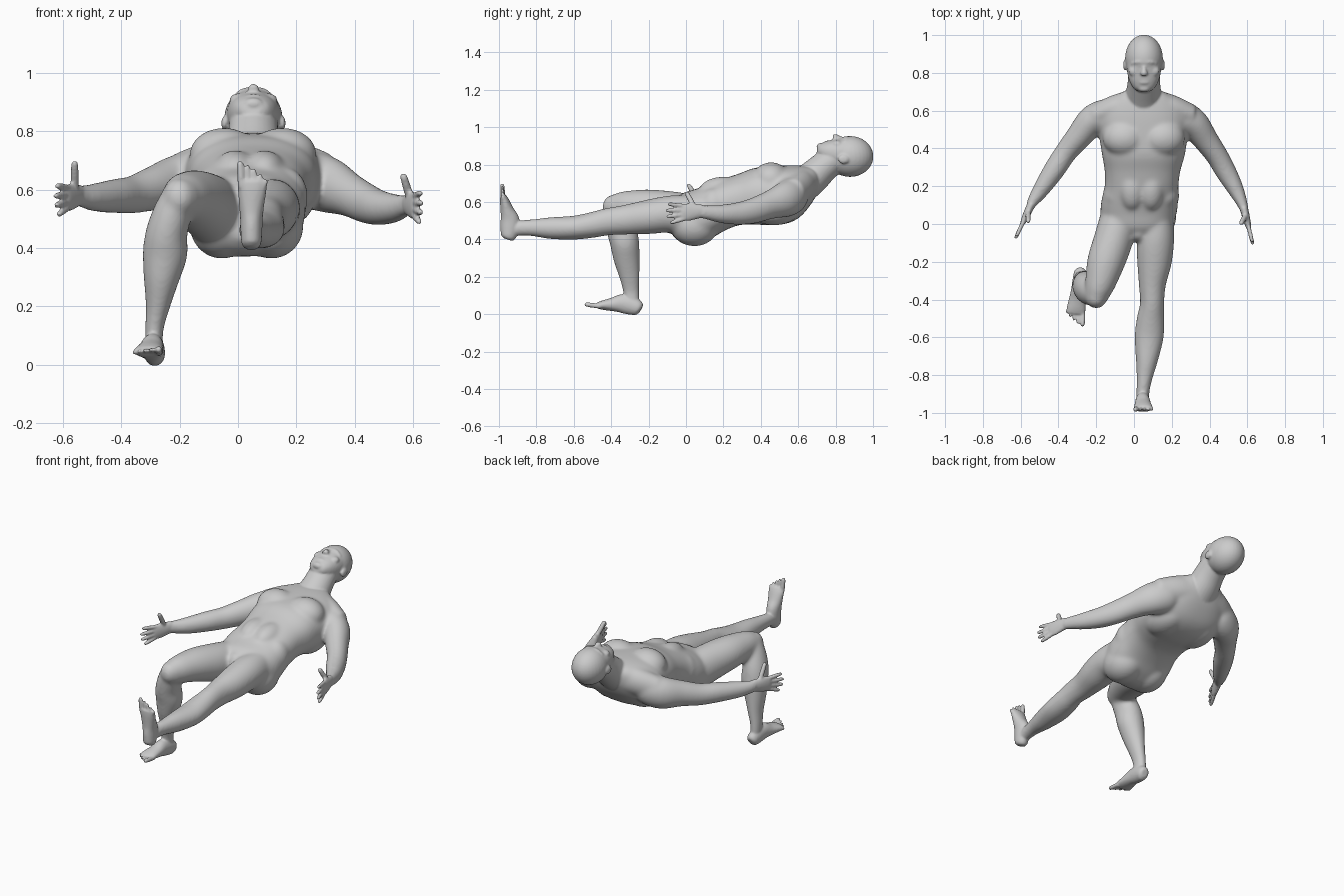
import bpy, bmesh, math
from mathutils import Vector as V

grey = bpy.data.materials.new("plain_grey")
grey.diffuse_color = (0.6, 0.6, 0.6, 1)
parts = []


def finish(bm, name):
    bmesh.ops.recalc_face_normals(bm, faces=bm.faces)
    me = bpy.data.meshes.new(name)
    bm.to_mesh(me)
    bm.free()
    ob = bpy.data.objects.new(name, me)
    bpy.context.collection.objects.link(ob)
    parts.append(ob)


def fuse(name, voxel, rounds):
    """Join all parts so far into one softened skin."""
    bpy.ops.object.select_all(action='DESELECT')
    for ob in parts:
        ob.select_set(True)
    body = parts[0]
    bpy.context.view_layer.objects.active = body
    bpy.ops.object.join()
    body.name = name
    skin = body.modifiers.new("skin", 'REMESH')
    skin.mode = 'VOXEL'
    skin.voxel_size = voxel
    soft = body.modifiers.new("soften", 'SMOOTH')
    soft.factor = 0.5
    soft.iterations = rounds
    for m in ("skin", "soften"):
        bpy.ops.object.modifier_apply(modifier=m)
    parts[:] = [body]
    return body


def spline(st, k=5):
    """Smooth interpolation through the stations."""
    p = [V(s) for s in st]
    p = [2 * p[0] - p[1]] + p + [2 * p[-1] - p[-2]]
    out = []
    for i in range(1, len(p) - 2):
        a, b, c, d = p[i - 1:i + 3]
        for j in range(k):
            t = j / k
            out.append(0.5 * (2 * b + (c - a) * t + (2 * a - 5 * b + 4 * c - d) * t * t
                              + (3 * b - a - 3 * c + d) * t ** 3))
    return out + [p[-2]]


def loft(name, st, up=(0, 0, 1), axis=None, n=32, e=2.0):
    """Stations are x, y, z, half width, half depth (depth runs along up)."""
    st = spline(st)
    bm = bmesh.new()
    rings = []
    for i, s in enumerate(st):
        c = V(s[:3])
        t = V(axis) if axis else V(st[min(i + 1, len(st) - 1)][:3]) - V(st[max(i - 1, 0)][:3])
        t.normalize()
        side = t.cross(V(up)).normalized()
        dep = side.cross(t)
        ring = []
        for j in range(n):
            q = 2 * math.pi * j / n
            cu, su = math.cos(q), math.sin(q)
            ring.append(bm.verts.new(c + side * s[3] * math.copysign(abs(cu) ** (2 / e), cu)
                                     + dep * s[4] * math.copysign(abs(su) ** (2 / e), su)))
        rings.append(ring)
    for r, q in zip(rings, rings[1:]):
        for j in range(n):
            bm.faces.new((r[j], r[(j + 1) % n], q[(j + 1) % n], q[j]))
    bm.faces.new(rings[0])
    bm.faces.new(rings[-1])
    finish(bm, name)


def ball(name, c, r):
    bm = bmesh.new()
    bmesh.ops.create_uvsphere(bm, u_segments=32, v_segments=20, radius=1)
    for v in bm.verts:
        v.co = V(c) + V((v.co.x * r[0], v.co.y * r[1], v.co.z * r[2]))
    finish(bm, name)


def digit(name, a, b, r, up):
    """Tapered finger or toe with a round tip."""
    a, b = V(a), V(b)
    loft(name, [(*a.lerp(b, t), r * k, r * k) for t, k in
                ((0, 1), (.5, 1), (.85, .88), (.97, .6), (1, .25))], up=up, n=12)


# Torso, built as upright slices along y: y, x, half width, top, bottom
slices = [(-.08, .025, .06, .58, .43), (-.03, .02, .17, .64, .385), (.05, .024, .2, .668, .37),
          (.12, .03, .203, .695, .395), (.2, .04, .195, .725, .443), (.28, .045, .2, .75, .475),
          (.36, .05, .218, .78, .48), (.45, .05, .232, .79, .475), (.54, .05, .245, .795, .485),
          (.61, .05, .22, .795, .52), (.67, .05, .16, .79, .59), (.71, .05, .09, .78, .66)]
loft("torso", [(x, y, (t + b) / 2, w, (t - b) / 2) for y, x, w, t, b in slices],
     axis=(0, 1, 0), n=48, e=2.35)
loft("shoulder_girdle", [(-.2, .575, .65, .06, .075), (-.08, .62, .685, .07, .085),
                         (.05, .645, .7, .07, .09), (.18, .62, .685, .07, .085),
                         (.3, .575, .65, .06, .075)])
for s in (-1, 1):
    ball("chest_muscle", (.052 + s * .1, .455, .722), (.118, .1, .09))
    ball("buttock", (.03 + s * .085, .045, .475), (.11, .13, .112))
    ball("shoulder_blade", (.05 + s * .11, .47, .56), (.1, .14, .085))
    ball("flank", (.037 + s * .125, .15, .575), (.078, .08, .1))
    ball("belly_muscle", (.04 + s * .05, .2, .66), (.075, .13, .075))
ball("groin", (.022, -.045, .57), (.05, .05, .06))

# Legs: straight one on +x, bent one on -x
loft("straight_leg", [(.12, .03, .52, .09, .12), (.115, -.08, .535, .098, .1),
                      (.108, -.2, .52, .092, .092), (.097, -.32, .505, .072, .08),
                      (.096, -.42, .494, .064, .073), (.088, -.5, .477, .073, .069),
                      (.08, -.6, .462, .077, .064), (.068, -.72, .46, .059, .059),
                      (.055, -.82, .462, .042, .046), (.047, -.89, .46, .035, .042),
                      (.046, -.945, .452, .034, .042)])
loft("bent_thigh", [(-.08, .03, .52, .1, .12), (-.108, -.08, .545, .104, .112),
                    (-.148, -.2, .567, .1, .1), (-.175, -.3, .575, .084, .086),
                    (-.192, -.36, .572, .07, .077), (-.198, -.4, .57, .058, .063)])
ball("bent_knee", (-.2, -.387, .573), (.058, .06, .066))
loft("bent_shin", [(-.2, -.37, .6, .05, .055), (-.222, -.36, .53, .065, .074),
                   (-.245, -.343, .45, .072, .081), (-.25, -.328, .38, .077, .078),
                   (-.262, -.318, .3, .063, .071), (-.275, -.302, .2, .042, .055),
                   (-.287, -.293, .12, .032, .044), (-.287, -.29, .05, .031, .043)], up=(0, 1, 0))

# Arms
loft("left_arm", [(.16, .58, .64, .05, .06), (.23, .57, .638, .088, .095),
                  (.31, .535, .615, .082, .096), (.38, .445, .583, .067, .076),
                  (.44, .36, .553, .059, .069), (.485, .28, .538, .056, .061),
                  (.535, .19, .536, .045, .05), (.572, .11, .545, .03, .039),
                  (.585, .07, .55, .023, .037)])
loft("right_arm", [(-.06, .58, .64, .05, .06), (-.13, .575, .638, .088, .095),
                   (-.215, .55, .62, .082, .096), (-.29, .465, .603, .069, .077),
                   (-.36, .38, .583, .059, .065), (-.42, .29, .578, .057, .059),
                   (-.49, .185, .573, .045, .049), (-.535, .12, .577, .031, .039),
                   (-.55, .09, .58, .023, .037)])
fuse("body", 0.009, 14)

# Neck, head and face
loft("neck", [(.05, .6, .67, .12, .095), (.05, .67, .725, .1, .09), (.052, .73, .78, .088, .082),
              (.053, .79, .83, .083, .078)], up=(0, -.7, .7))
ball("skull", (.053, .877, .843), (.1, .125, .109))
loft("jaw", [(.053, .89, .853, .095, .092), (.053, .81, .86, .09, .081),
             (.053, .755, .87, .076, .06), (.053, .718, .878, .054, .038),
             (.053, .703, .882, .03, .02)], e=2.2)
loft("nose", [(.053, .86, .93, .01, .012), (.053, .82, .938, .012, .016),
              (.053, .797, .945, .019, .018), (.053, .787, .942, .013, .01)])
loft("brow", [(-.012, .85, .912, .01, .012), (.02, .858, .931, .013, .017),
              (.053, .857, .936, .013, .016), (.086, .858, .931, .013, .017),
              (.118, .85, .912, .01, .012)])
ball("lips", (.053, .752, .917), (.03, .013, .011))
ball("chin", (.053, .718, .893), (.034, .02, .022))
for s in (-1, 1):
    ball("cheek", (.053 + s * .05, .81, .907), (.032, .03, .023))
    ball("ear", (.053 + s * .1, .842, .828), (.01, .03, .024))


def foot(name, origin, fwd, up, outer):
    """Local axes: outer side, forward, up; origin lies under the heel."""
    o, f, u, s = V(origin), V(fwd).normalized(), V(up).normalized(), V(outer).normalized()
    P = lambda a, b, c: o + s * a + f * b + u * c
    prof = [(0, -.037, .035, .02, .024), (0, -.022, .04, .033, .04), (0, .02, .048, .037, .05),
            (0, .07, .05, .039, .05), (.001, .12, .037, .044, .036), (.003, .17, .025, .05, .025),
            (.003, .198, .018, .05, .016)]
    loft(name, [(*P(a, b, c), w, d) for a, b, c, w, d in prof], up=u)
    for i in range(5):
        a = (-.033, -.011, .008, .026, .043)[i]
        digit(name + "_toe", P(a, .175, .018), P(a * 1.22, .264 - .01 * i - .0015 * i * i, .015),
              .0135 if i == 0 else .0088, u)


foot("straight_foot", (.046, -.99, .435), (0, -.03, 1), (0, 1, .03), (1, 0, 0))
foot("bent_foot", (-.286, -.283, -.004), (-.1, -.98, .16), (0, .16, .98), (-1, .1, 0))


def hand(name, wrist, fwd, thumb):
    w, f = V(wrist), V(fwd).normalized()
    up = V((0, 0, 1))
    loft(name, [(*(w + f * d), a, b) for d, a, b in
                ((-.02, .022, .035), (.02, .021, .041), (.06, .018, .047), (.09, .014, .044),
                 (.1, .009, .037))])
    for i in range(4):
        h = .034 - i * .0227
        a = w + f * .08 + up * h
        digit(name + "_finger", a, a + f * (.094, .107, .102, .08)[i] + up * h * .5, .0116, (1, 0, 0))
    digit(name + "_thumb", w + f * .025 + up * .02, thumb, .0145, (1, 0, 0))


hand("left_hand", (.585, .07, .55), (.24, -.96, -.07), (.565, .0, .655))
hand("right_hand", (-.55, .09, .58), (-.42, -.9, -.1), (-.56, .01, .698))

# Final skin over everything
body = fuse("body", 0.0062, 4)
body.data.materials.clear()
body.data.materials.append(grey)
body.data.shade_smooth()
